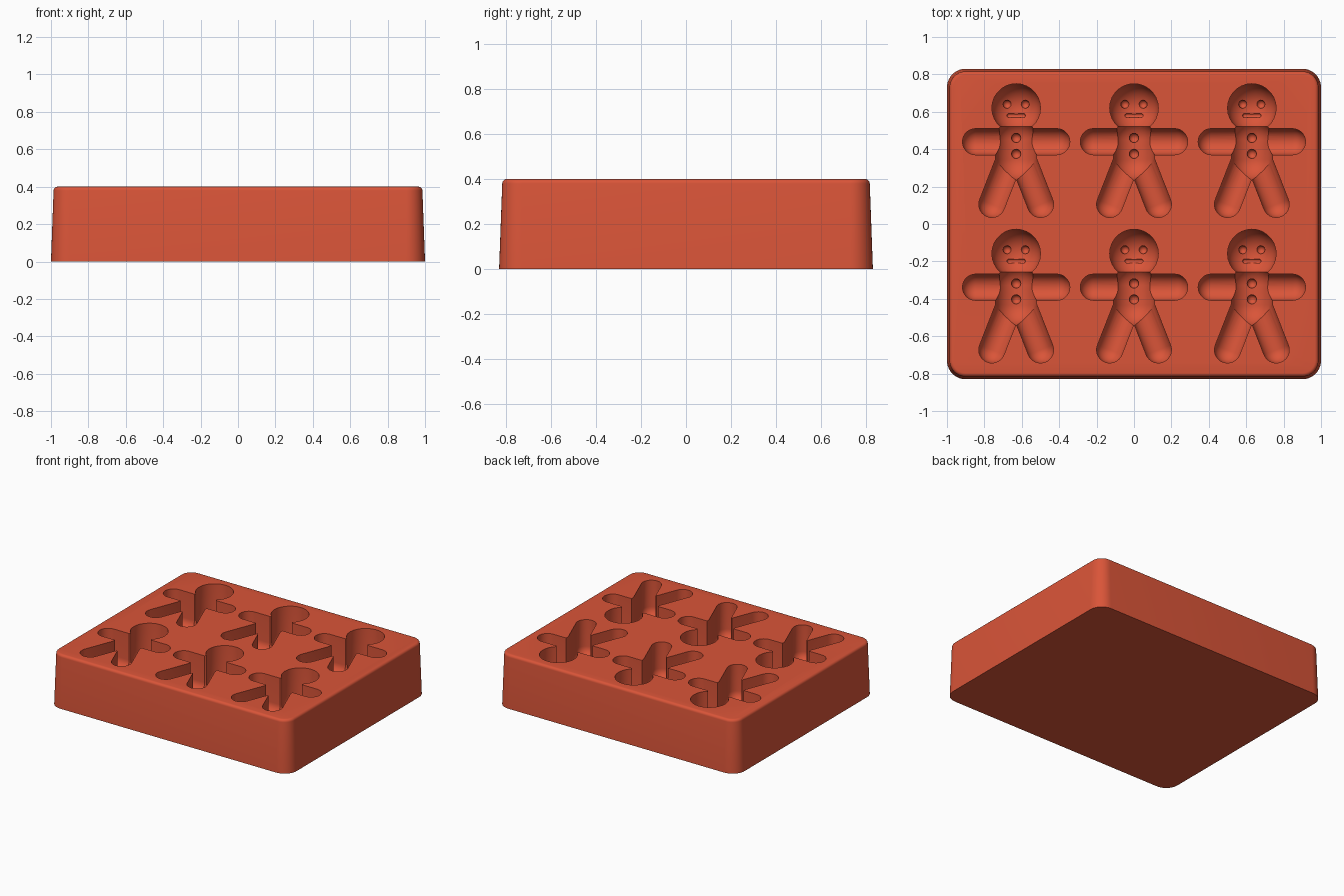
import bpy
import bmesh
from math import sin, cos, pi, radians, sqrt
from mathutils import Vector

old = bpy.data.objects.get("Cube")
if old:
    bpy.data.objects.remove(old)

red = bpy.data.materials.new("silicone red")
red.use_nodes = True
red.diffuse_color = (0.7, 0.09, 0.04, 1)
red.node_tree.nodes["Principled BSDF"].inputs["Base Color"].default_value = red.diffuse_color


def make_object(name, bm):
    bmesh.ops.recalc_face_normals(bm, faces=bm.faces)
    mesh = bpy.data.meshes.new(name)
    bm.to_mesh(mesh)
    bm.free()
    mesh.materials.append(red)
    obj = bpy.data.objects.new(name, mesh)
    bpy.context.collection.objects.link(obj)
    return obj


def loft(bm, loops):
    """Skin a stack of equal point loops and close both ends."""
    rings = [[bm.verts.new(p) for p in loop] for loop in loops]
    n = len(rings[0])
    for a, b in zip(rings, rings[1:]):
        for i in range(n):
            j = (i + 1) % n
            bm.faces.new((a[i], a[j], b[j], b[i]))
    bm.faces.new(rings[0])
    bm.faces.new(rings[-1])


# Tray: tapered block with rounded corners and a softened top rim
def tray_loop(inset, z, radius=0.1, steps=10):
    points = []
    for k, (sx, sy) in enumerate(((1, 1), (-1, 1), (-1, -1), (1, -1))):
        for i in range(steps + 1):
            a = (k + i / steps) * pi / 2
            r = radius - inset
            points.append((sx * (1 - radius) + r * cos(a),
                           sy * (0.83 - radius) + r * sin(a), z))
    return points


rim = 0.02
loops = [tray_loop(0, 0)]
for i in range(6):
    a = i / 5 * pi / 2
    loops.append(tray_loop(0.014 + rim * (1 - cos(a)), 0.4 - rim + rim * sin(a)))
bm = bmesh.new()
loft(bm, loops)
tray = make_object("mould_tray", bm)

# Pockets: upright slots with rounded ends and a rounded floor
BOTTOM = 0.2
cutter = bmesh.new()
count = 0


def pocket(p, q, r, z=BOTTOM, half=14):
    global count
    count += 1
    p, q = Vector(p), Vector(q)
    along = (q - p).normalized() if (q - p).length > 0 else Vector((1, 0))
    side = Vector((-along.y, along.x))

    def slot(radius, height):
        pts = []
        for centre, start in ((q, -pi / 2), (p, pi / 2)):
            # a round pocket shares its two middle points between the halves
            extra = 0 if p == q else 1
            for i in range(half + extra):
                a = start + pi * i / half
                v = centre + radius * (cos(a) * along + sin(a) * side)
                pts.append((v.x, v.y, height))
        return pts

    stack = [slot(r, 0.45 + 0.001 * count)]
    for i in range(9):
        a = radians(84) * i / 8
        stack.append(slot(r * cos(a), z - r * sin(a)))
    loft(cutter, stack)


def figure(x, y):
    def at(px, py):
        return (x + px, y + py)

    head_r, body_r = 0.13, 0.11
    pocket(at(0, 0.62), at(0, 0.62), head_r)
    pocket(at(0, 0.345), at(0, 0.45), body_r)
    pocket(at(-0.217, 0.44), at(0.217, 0.44), 0.07)
    for s in (-1, 1):
        pocket(at(s * 0.13, 0.105), at(s * 0.03, 0.36), 0.07)
        # eyes
        floor = BOTTOM - sqrt(head_r ** 2 - 0.052 ** 2)
        pocket(at(s * 0.048, 0.64), at(s * 0.048, 0.64), 0.022, floor, 8)
    # mouth
    pocket(at(-0.038, 0.58), at(0.038, 0.58), 0.011, BOTTOM - 0.12, 6)
    # buttons
    for by in (0.46, 0.375):
        pocket(at(0, by), at(0, by), 0.025, BOTTOM - body_r, 8)


for x in (-0.63, 0, 0.63):
    for y in (0, -0.778):
        figure(x, y)
pockets = make_object("pocket_cutter", cutter)
pockets.hide_render = True

# Carve the pockets
cut = tray.modifiers.new("pockets", 'BOOLEAN')
cut.operation = 'DIFFERENCE'
cut.solver = 'EXACT'
cut.use_self = True
cut.object = pockets
bpy.ops.object.select_all(action='DESELECT')
tray.select_set(True)
bpy.context.view_layer.objects.active = tray
bpy.ops.object.modifier_apply(modifier=cut.name)
bpy.data.objects.remove(pockets)
bpy.ops.object.shade_smooth_by_angle(angle=radians(30))
